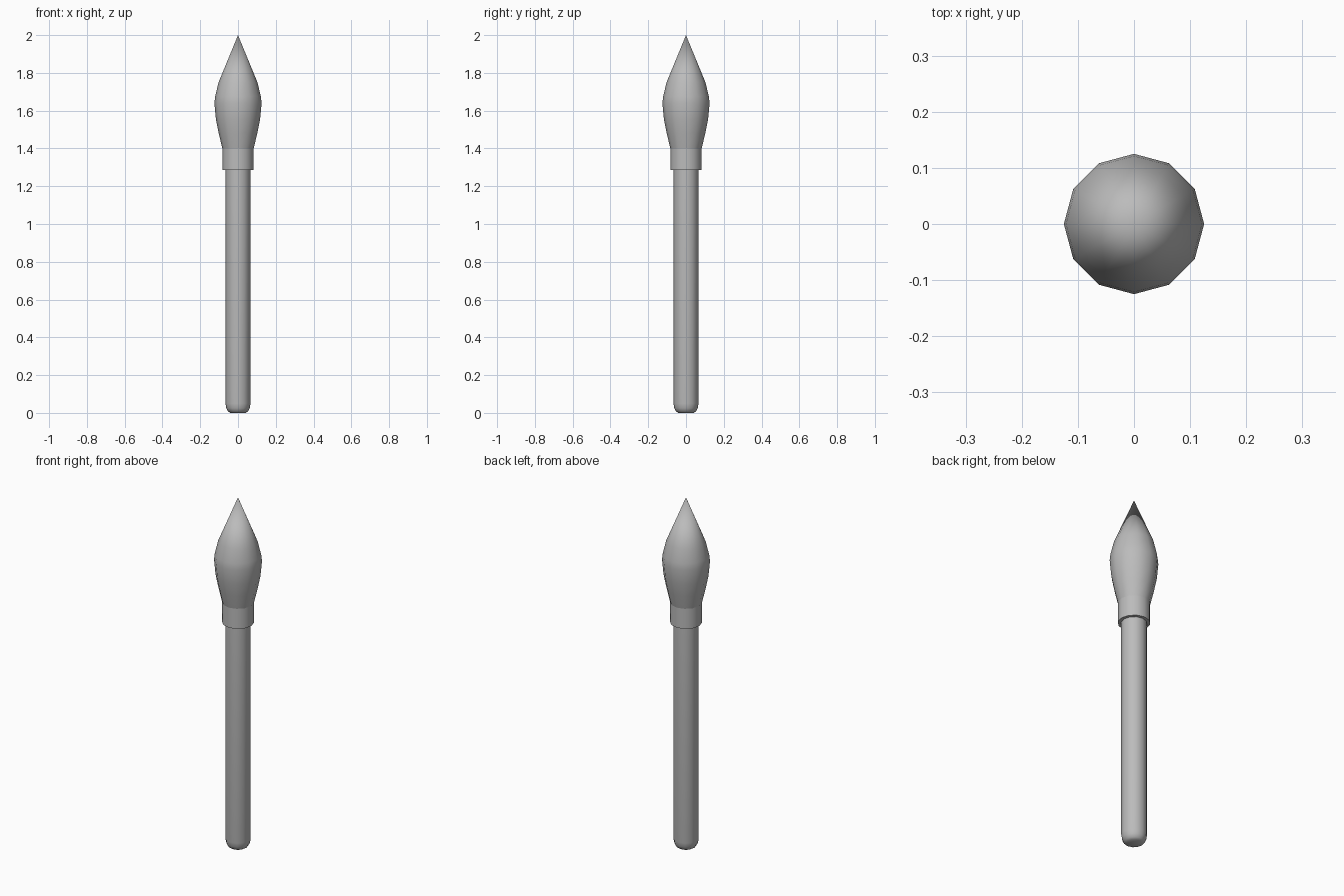
import bpy, bmesh, math

cube = bpy.data.objects.get("Cube")
if cube:
    bpy.data.objects.remove(cube, do_unlink=True)

SIDES = 12


def material(name, colour):
    mat = bpy.data.materials.new(name)
    mat.use_nodes = True
    mat.diffuse_color = colour
    mat.node_tree.nodes["Principled BSDF"].inputs["Base Color"].default_value = colour
    return mat


def lathe(name, profile, mat, angle):
    """Turn a (radius, height) profile, listed bottom to top, around z."""
    bm = bmesh.new()
    rings = []
    for r, z in profile:
        if r == 0:
            rings.append([bm.verts.new((0, 0, z))] * SIDES)
        else:
            turns = [math.tau * i / SIDES for i in range(SIDES)]
            rings.append([bm.verts.new((r * math.cos(a), r * math.sin(a), z)) for a in turns])
    for low, high in zip(rings, rings[1:]):
        for i in range(SIDES):
            j = (i + 1) % SIDES
            corners = dict.fromkeys((low[i], low[j], high[j], high[i]))
            bm.faces.new(list(corners))
    bmesh.ops.recalc_face_normals(bm, faces=bm.faces)
    mesh = bpy.data.meshes.new(name)
    bm.to_mesh(mesh)
    bm.free()
    mesh.materials.append(mat)
    obj = bpy.data.objects.new(name, mesh)
    bpy.context.collection.objects.link(obj)
    bpy.ops.object.select_all(action="DESELECT")
    obj.select_set(True)
    bpy.context.view_layer.objects.active = obj
    bpy.ops.object.shade_smooth_by_angle(angle=math.radians(angle))
    return obj


grey = material("light grey", (0.5, 0.5, 0.5, 1))

# Round handle with a softened butt end
lathe("handle", [(0, 0), (0.04, 0), (0.053, 0.008), (0.062, 0.025),
                 (0.066, 0.05), (0.066, 1.32), (0, 1.32)], grey, 50)

# Collar gripping the top of the handle
lathe("collar", [(0, 1.285), (0.083, 1.285), (0.083, 1.4), (0, 1.4)], grey, 40)

# Swollen bristle head drawn to a point
lathe("bristles", [(0, 1.4), (0.083, 1.4), (0.102, 1.48), (0.117, 1.555),
                   (0.125, 1.64), (0.121, 1.675), (0.103, 1.75), (0, 2)], grey, 40)
